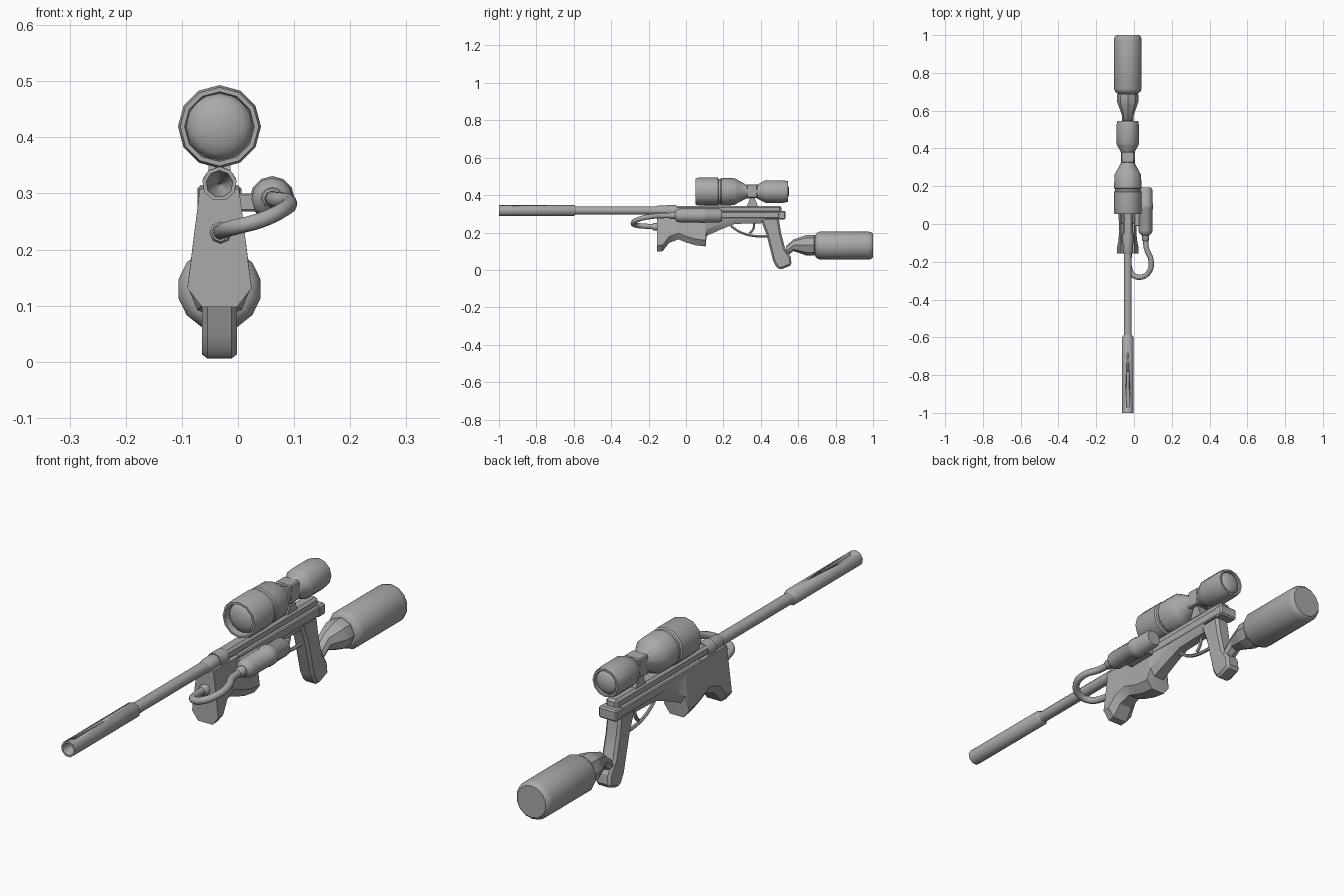
import bpy, bmesh, math
from mathutils import Vector

if "Cube" in bpy.data.objects:
    bpy.data.objects.remove(bpy.data.objects["Cube"])

CX = -0.033  # centre line of the model

metal = bpy.data.materials.new("plain_grey")
metal.use_nodes = True
GREY = (0.4, 0.4, 0.4, 1)
metal.diffuse_color = GREY
metal.node_tree.nodes["Principled BSDF"].inputs["Base Color"].default_value = GREY


def finish(bm, name, angle=35, bevel=0):
    """Turn a bmesh into a named, shaded object."""
    bmesh.ops.recalc_face_normals(bm, faces=bm.faces)
    mesh = bpy.data.meshes.new(name)
    bm.to_mesh(mesh)
    bm.free()
    mesh.materials.append(metal)
    ob = bpy.data.objects.new(name, mesh)
    bpy.context.collection.objects.link(ob)
    bpy.ops.object.select_all(action='DESELECT')
    ob.select_set(True)
    bpy.context.view_layer.objects.active = ob
    if bevel:
        mod = ob.modifiers.new("bevel", 'BEVEL')
        mod.width, mod.segments = bevel, 1
        bpy.ops.object.modifier_apply(modifier="bevel")
    if angle:
        bpy.ops.object.shade_smooth_by_angle(angle=math.radians(angle))
    return ob


def loft(bm, rings):
    """Skin a list of equal-length rings and cap both ends."""
    vs = [[bm.verts.new(p) for p in ring] for ring in rings]
    n = len(vs[0])
    for a, b in zip(vs, vs[1:]):
        for i in range(n):
            bm.faces.new((a[i], a[(i + 1) % n], b[(i + 1) % n], b[i]))
    bm.faces.new(vs[0])
    bm.faces.new(vs[-1])


def lathe(name, profile, z, x=CX, sides=12, angle=35, z_start=None):
    """Revolve (y, radius) points round a y axis; z_start shifts the first ring."""
    bm = bmesh.new()
    rings = []
    for k, (y, r) in enumerate(profile):
        zc = z_start if (k == 0 and z_start is not None) else z
        r = max(r, 0.0005)
        rings.append([(x + r * math.sin(math.tau * i / sides), y,
                       zc + r * math.cos(math.tau * i / sides)) for i in range(sides)])
    loft(bm, rings)
    return finish(bm, name, angle)


def prism(name, outline, half, bevel=0.0, x=CX):
    """Extrude a (y, z) outline across x."""
    bm = bmesh.new()
    loft(bm, [[(x + s * half, y, z) for y, z in outline] for s in (-1, 1)])
    return finish(bm, name, 25, bevel)


def box(name, y0, y1, z0, z1, half, bevel=0.0, x=CX):
    return prism(name, [(y0, z0), (y1, z0), (y1, z1), (y0, z1)], half, bevel, x)


def tube(name, points, radius, res=3):
    """Round tube along a smooth path."""
    cu = bpy.data.curves.new(name, 'CURVE')
    cu.dimensions = '3D'
    cu.bevel_depth, cu.bevel_resolution, cu.resolution_u = radius, res, 4
    cu.use_fill_caps = True
    sp = cu.splines.new('BEZIER')
    sp.bezier_points.add(len(points) - 1)
    for bp, p in zip(sp.bezier_points, points):
        bp.co = Vector(p)
        bp.handle_left_type = bp.handle_right_type = 'AUTO'
    cu.materials.append(metal)
    ob = bpy.data.objects.new(name, cu)
    bpy.context.collection.objects.link(ob)
    bpy.ops.object.select_all(action='DESELECT')
    ob.select_set(True)
    bpy.context.view_layer.objects.active = ob
    bpy.ops.object.convert(target='MESH')
    bpy.ops.object.shade_smooth_by_angle(angle=math.radians(50))


# Barrel, with a hollow muzzle sleeve and a slot along its top
BZ = 0.317
muzzle = lathe("muzzle_sleeve", [(-0.9, 0), (-1, 0.024), (-1, 0.031), (-0.6, 0.031), (-0.585, 0.02)],
               BZ, sides=9, angle=42)
cutter = box("slot_cutter", -0.97, -0.78, 0.334, 0.37, 0.006)
mod = muzzle.modifiers.new("slot", 'BOOLEAN')
mod.operation, mod.object = 'DIFFERENCE', cutter
bpy.context.view_layer.objects.active = muzzle
bpy.ops.object.modifier_apply(modifier="slot")
bpy.data.objects.remove(cutter)
lathe("barrel", [(-0.6, 0.022), (0.0, 0.022)], BZ, sides=10, angle=42)
lathe("barrel_collar", [(-0.16, 0.022), (-0.15, 0.027), (-0.1, 0.027), (-0.1, 0.031), (-0.05, 0.031), (-0.05, 0.024)],
      BZ, sides=10, angle=42)

# Forestock: six-sided sections (y, lower half width, bottom z)
bm = bmesh.new()
rings = []
for y, w, zb in [(-0.155, 0.057, 0.098), (-0.125, 0.057, 0.1), (-0.09, 0.05, 0.145),
                 (-0.04, 0.045, 0.163), (0.0, 0.046, 0.147), (0.05, 0.05, 0.132),
                 (0.105, 0.054, 0.125), (0.11, 0.042, 0.182), (0.2, 0.036, 0.222),
                 (0.26, 0.033, 0.246), (0.42, 0.033, 0.25)]:
    low = min(zb + 0.033, 0.275)
    half = [(0.035, 0.308), (w, low), (w * 0.55, zb)]
    rings.append([(CX + a, y, z) for a, z in half] + [(CX - a, y, z) for a, z in reversed(half)])
loft(bm, rings)
finish(bm, "forestock", 30)

# Receiver, top rail and end lip
box("receiver", 0.0, 0.51, 0.275, 0.311, 0.037, 0.004)
box("receiver_end", 0.49, 0.533, 0.27, 0.315, 0.039, 0.006)
box("top_rail", -0.06, 0.51, 0.305, 0.343, 0.025, 0.009)

# Grip, guard and trigger
prism("grip", [(0.395, 0.28), (0.43, 0.19), (0.465, 0.05), (0.485, 0.012), (0.505, 0.002), (0.565, 0.025),
               (0.56, 0.07), (0.53, 0.115), (0.508, 0.2), (0.495, 0.28)], 0.031, 0.01)
tube("trigger_guard", [(CX, 0.24, 0.235), (CX, 0.29, 0.202), (CX, 0.36, 0.182), (CX, 0.44, 0.18)], 0.007, 1)
tube("trigger", [(CX, 0.365, 0.26), (CX, 0.36, 0.22), (CX, 0.34, 0.195)], 0.007, 1)

# Stock neck and bottle
lathe("stock_neck", [(0.535, 0.028), (0.575, 0.031), (0.635, 0.052), (0.645, 0.056), (0.685, 0.056), (0.7, 0.04)],
      0.132, sides=8, angle=30, z_start=0.1)
lathe("stock_bottle", [(0.69, 0.055), (0.7, 0.068), (0.715, 0.075), (0.975, 0.075), (0.992, 0.071), (1.0, 0.062)],
      0.13, sides=14, angle=40)

# Scope: tubes, turret block, lenses and mounts
SZ = 0.419
lathe("scope_front", [(0.085, 0), (0.085, 0.06), (0.052, 0.062), (0.052, 0.07), (0.065, 0.074), (0.17, 0.074),
                      (0.175, 0.068), (0.185, 0.068), (0.19, 0.072), (0.26, 0.071), (0.275, 0.062),
                      (0.325, 0.036), (0.34, 0.036)], SZ)
box("scope_turret", 0.325, 0.382, 0.385, 0.457, 0.034, 0.004)
lathe("scope_eyepiece", [(0.375, 0.034), (0.415, 0.055), (0.425, 0.06), (0.52, 0.06), (0.545, 0.055),
                         (0.545, 0.047), (0.53, 0.046), (0.53, 0)], SZ)


def dome(name, y_base, y_tip, radius):
    steps = [math.pi / 2 * k / 5 for k in range(6)]
    lathe(name, [(y_base + (y_tip - y_base) * math.sin(t), radius * math.cos(t)) for t in steps], SZ, sides=16)


dome("front_lens", 0.084, 0.054, 0.059)
dome("rear_lens", 0.531, 0.552, 0.046)
prism("scope_mount", [(0.325, 0.34), (0.385, 0.34), (0.365, 0.39), (0.345, 0.39)], 0.02)
box("front_scope_mount", 0.1, 0.24, 0.335, 0.36, 0.008)

# Side gas tank with its bracket and hose
TX, TZ = 0.061, 0.291
lathe("side_tank", [(-0.06, 0.02), (-0.05, 0.032), (-0.035, 0.037), (0.075, 0.037), (0.08, 0.04), (0.105, 0.04),
                    (0.11, 0.037), (0.18, 0.037), (0.192, 0.03)], TZ, TX, angle=40)
lathe("tank_nozzle", [(-0.09, 0.014), (-0.085, 0.019), (-0.05, 0.019)], TZ, TX, sides=8, angle=46)
box("tank_bracket", -0.01, 0.12, 0.268, 0.3, 0.025, 0.003, x=0.016)
tube("hose", [(TX, -0.07, TZ), (0.066, -0.13, 0.289), (0.09, -0.19, 0.285), (0.082, -0.25, 0.272),
              (0.04, -0.281, 0.252), (-0.005, -0.27, 0.24), (-0.026, -0.22, 0.234), (-0.031, -0.14, 0.23)], 0.014)
lathe("hose_socket", [(-0.18, 0.016), (-0.175, 0.02), (-0.15, 0.02)], 0.23, -0.031, sides=8, angle=46)
